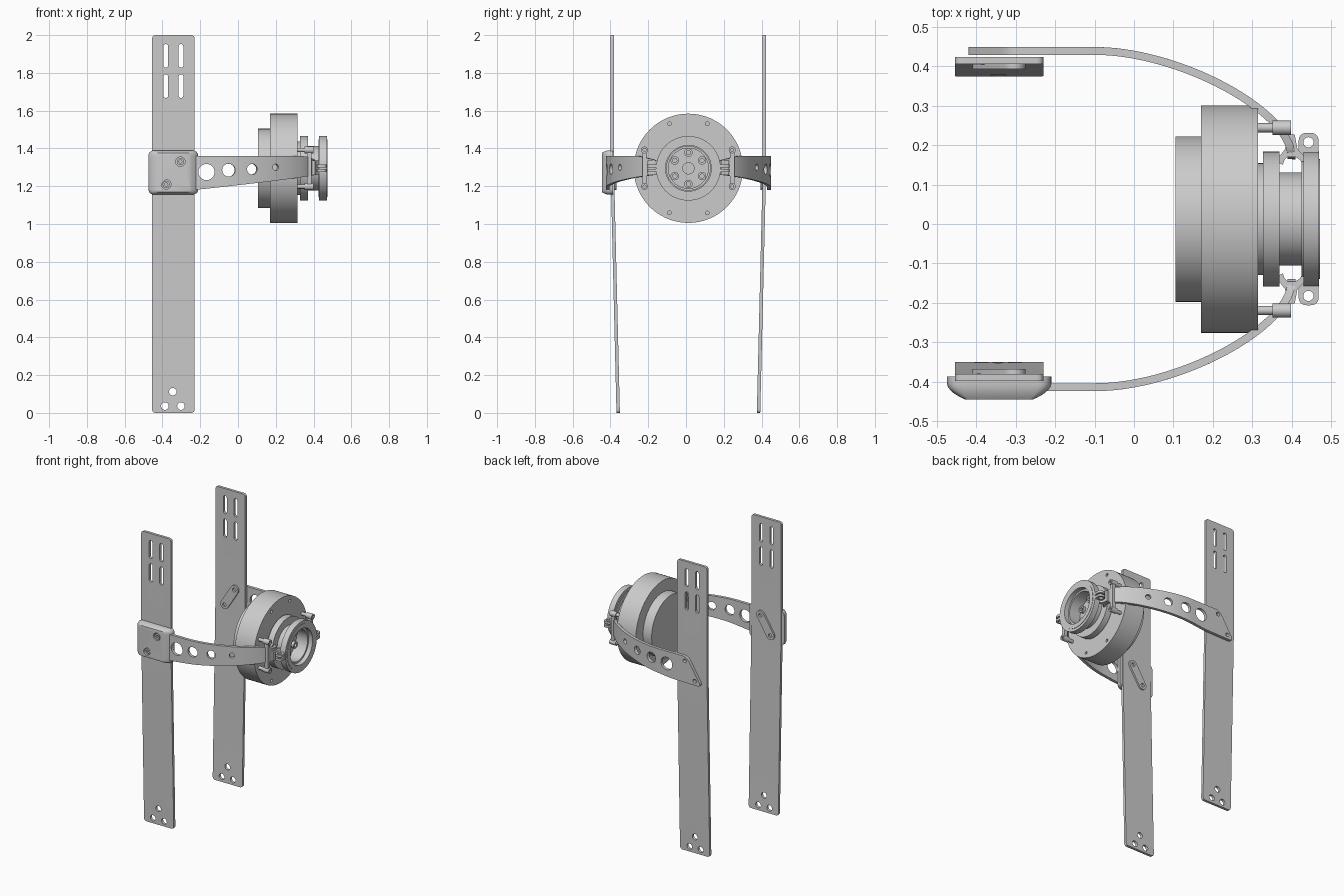
import bpy, bmesh, math
from mathutils import Vector as V

if "Cube" in bpy.data.objects:
    bpy.data.objects.remove(bpy.data.objects["Cube"])

CY, CZ = 0.0125, 1.295            # motor axis, also the left/right mirror plane


def circle(u, v, r, n=32):
    return [(u + r * math.cos(2 * math.pi * i / n), v + r * math.sin(2 * math.pi * i / n)) for i in range(n)]


def capsule(p, q, r, n=10):
    a = math.atan2(q[1] - p[1], q[0] - p[0])
    out = []
    for c, start in ((q, a - math.pi / 2), (p, a + math.pi / 2)):
        out += [(c[0] + r * math.cos(start + math.pi * i / n), c[1] + r * math.sin(start + math.pi * i / n))
                for i in range(n + 1)]
    return out


def rounded(pts, r, n=6):
    out = []
    for i, p in enumerate(pts):
        p, a, b = V(p), V(pts[i - 1]), V(pts[(i + 1) % len(pts)])
        s = p + (a - p).normalized() * min(r, (a - p).length * .45)
        e = p + (b - p).normalized() * min(r, (b - p).length * .45)
        for k in range(n + 1):
            t = k / n
            out.append(tuple(s * (1 - t) ** 2 + p * 2 * t * (1 - t) + e * t * t))
    return out


def rect(u0, v0, u1, v1):
    return [(u0, v0), (u1, v0), (u1, v1), (u0, v1)]


def shape(name, outline, holes, depth, fn, cuts=()):
    """Extrude an outline with holes, slice it, then map (u, v, w) to space."""
    cu = bpy.data.curves.new(name, 'CURVE')
    cu.dimensions, cu.fill_mode, cu.extrude = '2D', 'BOTH', depth / 2
    for loop in [outline] + list(holes):
        sp = cu.splines.new('POLY')
        sp.points.add(len(loop) - 1)
        for pt, (u, v) in zip(sp.points, loop):
            pt.co = (u, v, 0, 1)
        sp.use_cyclic_u = True
    ob = bpy.data.objects.new(name, cu)
    bpy.context.collection.objects.link(ob)
    bpy.ops.object.select_all(action='DESELECT')
    ob.select_set(True)
    bpy.context.view_layer.objects.active = ob
    bpy.ops.object.convert(target='MESH')
    ob = bpy.context.view_layer.objects.active
    bm = bmesh.new()
    bm.from_mesh(ob.data)
    bmesh.ops.remove_doubles(bm, verts=bm.verts, dist=1e-5)
    for axis, val in cuts:
        no = V((0, 0, 0))
        no[axis] = 1
        bmesh.ops.bisect_plane(bm, geom=bm.verts[:] + bm.edges[:] + bm.faces[:], dist=1e-6, plane_co=no * val, plane_no=no)
    for vert in bm.verts:
        vert.co = V(fn(*vert.co))
    bmesh.ops.recalc_face_normals(bm, faces=bm.faces)
    bm.to_mesh(ob.data)
    bm.free()
    bpy.ops.object.shade_smooth_by_angle(angle=math.radians(32))
    return ob


def tube(name, x0, x1, r, bore=0, y=0, z=0, n=72, holes=()):
    """Disc or ring along x, offset (y, z) from the motor axis."""
    cut = ([circle(0, 0, bore, n)] if bore else []) + list(holes)
    return shape(name, circle(0, 0, r, n), cut, x1 - x0,
                 lambda u, v, w: ((x0 + x1) / 2 + w, CY + y + u, CZ + z + v))


# motor body
tube("motor_back_disc", .105, .172, .21)
tube("motor_drum", .17, .30, .289, n=96)
tube("motor_face", .30, .315, .289, n=96,
     holes=[circle(a * .1, b * .236, .01, 16) for a in (-1, 1) for b in (-1, 1)])
tube("motor_neck", .31, .335, .142)

# hub rings, cup and its bolts
tube("rear_ring", .328, .37, .171, .117)
tube("front_ring", .43, .47, .171, .121)
tube("front_ring_lip", .425, .4725, .152, .121)
tube("hub_cup_wall", .315, .445, .118, .106)
tube("hub_cup_floor", .32, .36, .11, holes=[circle(0, 0, .03)])
for i in range(6):
    a = math.pi / 6 + i * math.pi / 3
    tube("hub_bolt", .355, .378, .022, .011, .083 * math.cos(a), .083 * math.sin(a), 24)

# arm path: straight, then a bezier sweeping in to the hub
BZ = [V((-.1, .427)), V((.12, .427)), V((.41, .268)), V((.40, .152))]
path = [(-.45, V((-.45, .427))), (-.1, BZ[0])]
for i in range(1, 61):
    t = i / 60
    p = BZ[0] * (1 - t) ** 3 + BZ[1] * 3 * t * (1 - t) ** 2 + BZ[2] * 3 * t * t * (1 - t) + BZ[3] * t ** 3
    path.append((path[-1][0] + (p - path[-1][1]).length, p))
S = path[-1][0]


def s_at_x(x):
    return next(s for s, p in path if p.x >= x)


def along(s):
    for (s0, p0), (s1, p1) in zip(path, path[1:]):
        if s <= s1 + 1e-6:
            break
    d = (p1 - p0) / (s1 - s0)
    return p0 + d * (s - s0), V((-d.y, d.x))


A, B = (-.38, 1.21), (-.305, 1.33)      # clamp bolt positions
bolts = [circle(*p, .013, 20) for p in (A, B)]
arm_outline = rounded([(-.432, 1.18), (-.2, 1.183), (S - .12, 1.25), (S, 1.262), (S, 1.335),
                       (S - .12, 1.36), (-.32, 1.36)], .035)
arm_holes = bolts + [circle(-.167, 1.275, .043), circle(-.05, 1.285, .034),
                     circle(s_at_x(.065), 1.29, .028), circle(s_at_x(.188), 1.30, .017)]
arm_cuts = [(0, -.1 + i * (S + .1) / 40) for i in range(40)]

plate_holes = [capsule((x, z), (x, z + .1), .0125) for x in (-.382, -.302) for z in (1.68, 1.84)]
plate_holes += [circle(x, z, .02, 24) for x, z in ((-.345, .112), (-.387, .036), (-.302, .036))]

for side, tag in ((-1, "front"), (1, "back")):
    def out(x, off, z):
        return (x, CY + side * off, z)

    # long strap plate, leaning inwards below the clamp
    shape(tag + "_plate", rounded(rect(-.455, 0, -.23, 2), .02), plate_holes, .018,
          lambda u, v, w: out(u, .4025 + w - .031 * max(0, 1.28 - v) / 1.28, v), [(1, 1.28)])
    shape(tag + "_clamp_link", capsule(A, B, .03), bolts, .014, lambda u, v, w: out(u, .388 + w, v))

    # curved perforated arm
    def bend(u, v, w):
        p, n = along(u)
        p = p + n * w
        return out(p.x, p.y, v)
    shape(tag + "_arm", arm_outline, arm_holes, .02, bend, arm_cuts)

    # fork joining the arm to both rings
    fork = [(.355, .148), (.378, .138), (.382, .15), (.39, .158), (.41, .158), (.422, .15), (.428, .138), (.445, .148),
            (.43, .163), (.415, .178), (.408, .215), (.386, .215), (.384, .178), (.372, .163)]
    shape(tag + "_fork", fork, [], .075, lambda u, v, w: out(u, v, 1.298 + w))

    # split clamp ears on the front ring
    for dz in (-.013, .013):
        shape(tag + "_clamp_ear", rounded(rect(.418, .155, .469, .219), .022), [circle(.443, .195, .013, 20)],
              .016, lambda u, v, w: out(u, v, CZ + dz + w))

    # standoffs above and below the arm, tied by a tab
    for dz in (-.097, .097):
        tube(tag + "_standoff", .31, .39, .0115, 0, side * .232, dz, 20)
        tube(tag + "_standoff_collar", .352, .399, .018, .008, side * .232, dz, 24)
    shape(tag + "_standoff_tab", rounded(rect(.221, 1.205, .243, 1.385), .006), [], .026,
          lambda u, v, w: out(.377 + w, u, v))

# front clamp cover, its edges drawn in towards the outer face
CX, CC = -.3425, 1.2725


def pull(d, flat, k, t):
    return math.copysign(min(abs(d), flat) + max(0, abs(d) - flat) * (1 - k * max(0, (t - .3) / .7) ** 2), d)


shape("clamp_cover", rounded(rect(-.475, 1.155, -.21, 1.39), .035), [circle(*p, .025) for p in (A, B)], .06,
      lambda u, v, w: (CX + pull(u - CX, .07, .72, w / .06 + .5), -.416 - w * .97,
                       CC + pull(v - CC, .09, .5, w / .06 + .5)),
      [(2, -.03 + .06 * t) for t in (.3, .45, .6, .72, .84, .93)])
for p in (A, B):
    shape("cover_bolt", circle(*p, .019, 24), [circle(*p, .009, 6)], .03, lambda u, v, w: (u, -.425 + w, v))
